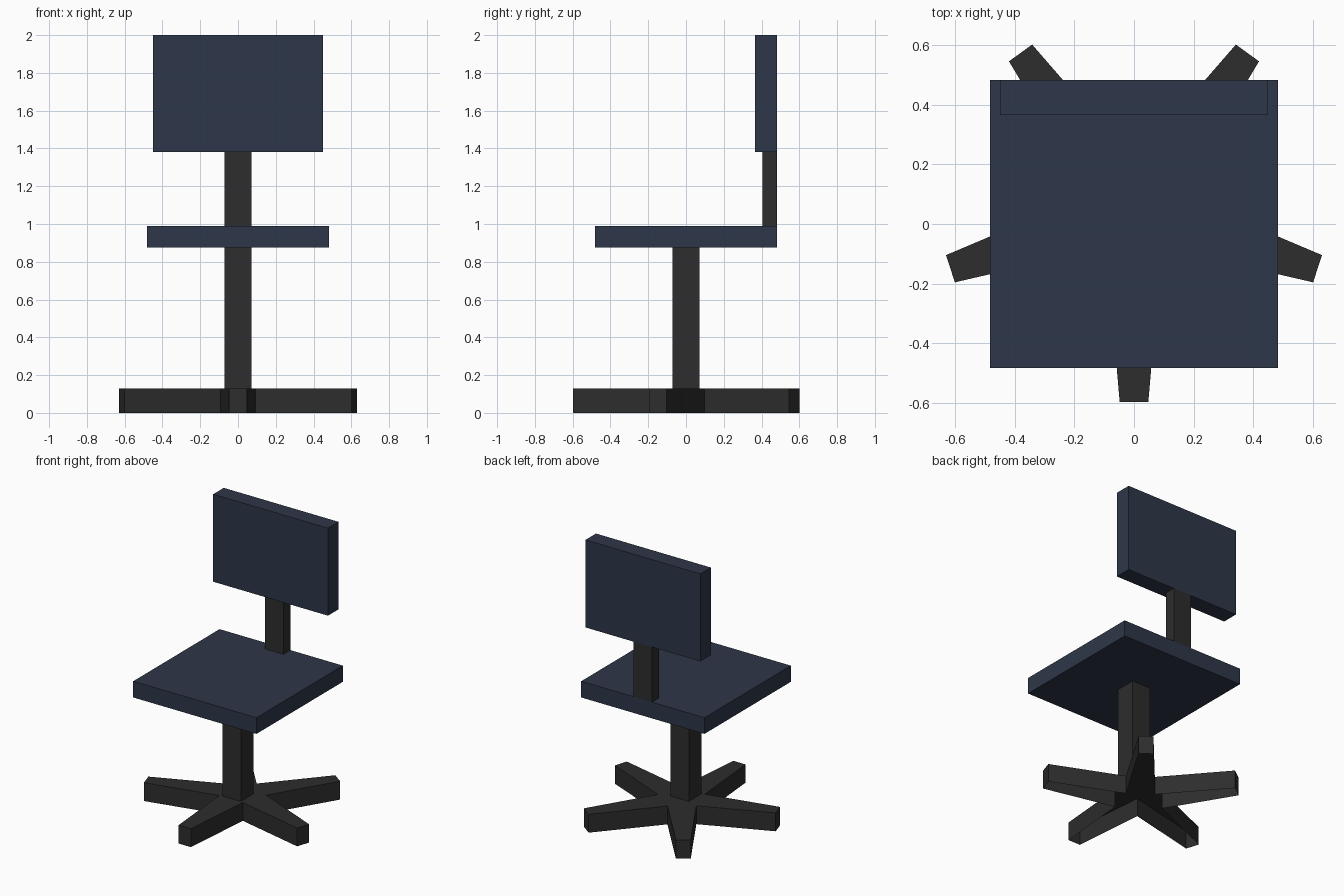
import bpy, bmesh, math
from mathutils import Vector

cube = bpy.data.objects.get("Cube")
if cube:
    bpy.data.objects.remove(cube, do_unlink=True)


def make_material(name, color):
    mat = bpy.data.materials.new(name)
    mat.use_nodes = True
    mat.diffuse_color = (*color, 1)
    mat.node_tree.nodes["Principled BSDF"].inputs["Base Color"].default_value = (*color, 1)
    return mat


navy = make_material("navy_fabric", (0.027, 0.037, 0.065))
black = make_material("black_plastic", (0.026, 0.026, 0.026))


def add_object(name, bm, mat):
    mesh = bpy.data.meshes.new(name)
    bmesh.ops.recalc_face_normals(bm, faces=bm.faces)
    bm.to_mesh(mesh)
    bm.free()
    mesh.materials.append(mat)
    obj = bpy.data.objects.new(name, mesh)
    bpy.context.collection.objects.link(obj)
    return obj


def box(name, half_x, y, z, mat):
    """Box symmetric in x, spanning the given y and z ranges."""
    bm = bmesh.new()
    bmesh.ops.create_cube(bm, size=1)
    size = Vector((2 * half_x, y[1] - y[0], z[1] - z[0]))
    for v in bm.verts:
        v.co = v.co * size + Vector((0, sum(y) / 2, sum(z) / 2))
    return add_object(name, bm, mat)


# Upholstered parts and posts
box("seat", 0.483, (-0.483, 0.483), (0.875, 0.99), navy)
box("backrest", 0.45, (0.365, 0.483), (1.38, 2.0), navy)
box("backrest_post", 0.072, (0.405, 0.483), (0.99, 1.38), black)
box("seat_column", 0.072, (-0.072, 0.072), (0.13, 0.875), black)

# Five-legged star base: tapered legs joined at the crotches, hollow below
LEGS, REACH, TIP, CROTCH, HEIGHT = 5, 0.647, 0.048, 0.158, 0.13
hub = Vector((0, 0.05, HEIGHT))
bm = bmesh.new()
outline = []
for i in range(LEGS):
    angle = math.tau * i / LEGS - math.pi / 2
    along = Vector((math.cos(angle), math.sin(angle), 0))
    side = Vector((-along.y, along.x, 0))
    half = math.pi / LEGS
    crotch = CROTCH * (along * math.cos(half) + side * math.sin(half))
    for p in (along * REACH - side * TIP, along * REACH + side * TIP, crotch):
        outline.append(bm.verts.new(hub + p))
top = bm.faces.new(outline)
walls = bmesh.ops.extrude_edge_only(bm, edges=list(top.edges))
for v in walls["geom"]:
    if isinstance(v, bmesh.types.BMVert):
        v.co.z = 0
# Split the top into one panel per leg around the hub
bmesh.ops.poke(bm, faces=[top])
base = add_object("star_base", bm, black)
